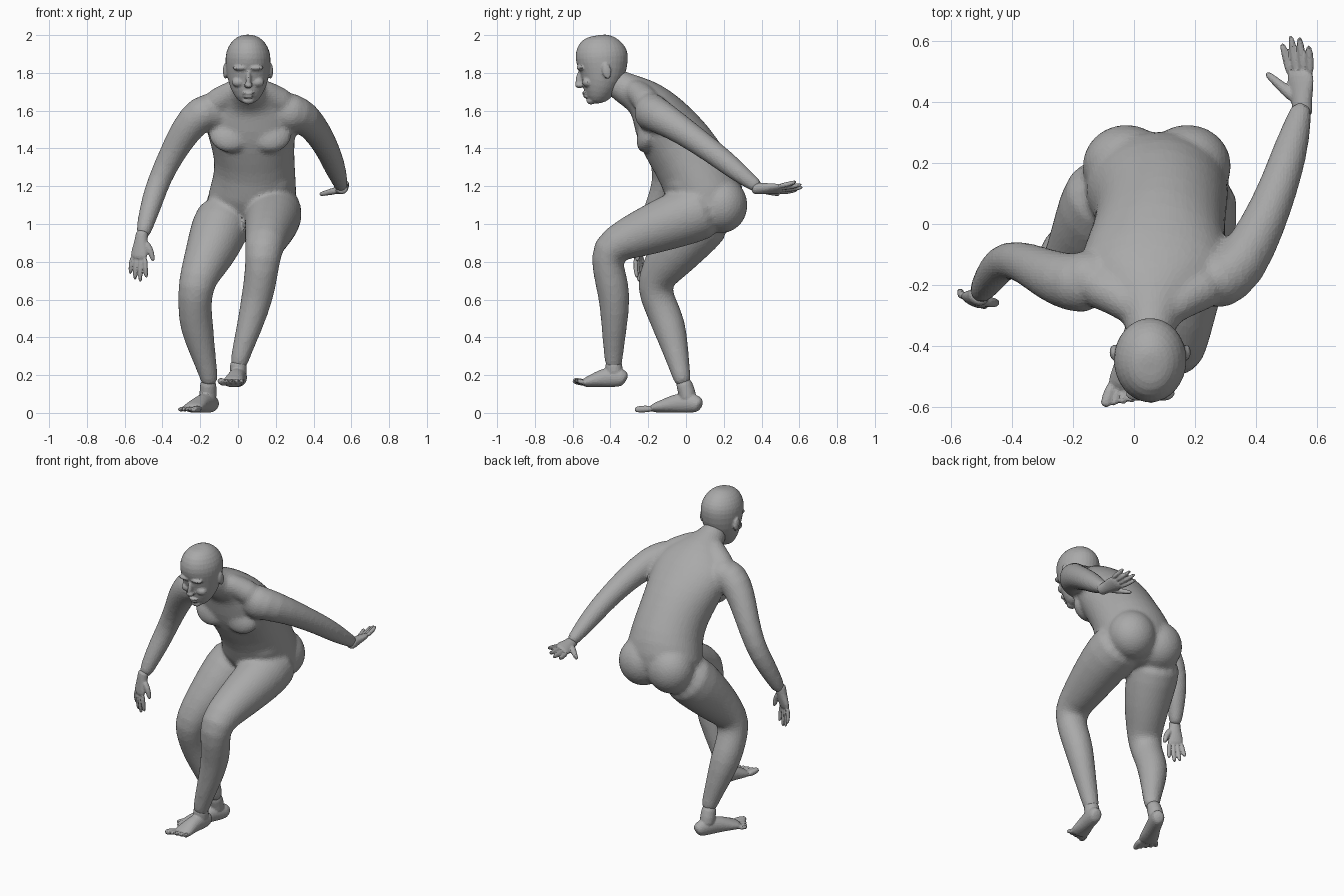
import bpy
import bmesh
import math
from mathutils import Vector, Matrix

cube = bpy.data.objects.get("Cube")
if cube:
    bpy.data.objects.remove(cube, do_unlink=True)

SIDES = 16
bm = bmesh.new()

skin = bpy.data.materials.new("plain_grey")
skin.use_nodes = True
grey = (.4, .4, .4, 1)
skin.diffuse_color = grey
skin.node_tree.nodes["Principled BSDF"].inputs["Base Color"].default_value = grey


def loft(rings, side=(1, 0, 0)):
    """Closed tube through rings of (centre, half width, half depth)."""
    centres = [Vector(r[0]) for r in rings]
    last = len(centres) - 1
    loops = []
    for i, (centre, width, depth) in enumerate(rings):
        tangent = (centres[min(i + 1, last)] - centres[max(i - 1, 0)]).normalized()
        across = Vector(side)
        across = (across - tangent * across.dot(tangent)).normalized()
        out = tangent.cross(across)
        loop = []
        for k in range(SIDES):
            angle = math.tau * k / SIDES
            offset = across * width * math.cos(angle) + out * depth * math.sin(angle)
            loop.append(bm.verts.new(centres[i] + offset * 1.03))
        loops.append(loop)
    for low, high in zip(loops, loops[1:]):
        for k in range(SIDES):
            n = (k + 1) % SIDES
            bm.faces.new((low[k], low[n], high[n], high[k]))
    bm.faces.new(loops[0][::-1])
    bm.faces.new(loops[-1])


def limb(points):
    """Round tube through points of (x, y, z, radius)."""
    loft([(p[:3], p[3] + .003, p[3] + .003) for p in points])


def blob(centre, size, tilt=0.0):
    """Ellipsoid, tilted about the x axis."""
    matrix = (Matrix.Translation(centre) @ Matrix.Rotation(tilt, 4, "X")
              @ Matrix.Diagonal((*size, 1)))
    bmesh.ops.create_uvsphere(bm, u_segments=SIDES, v_segments=10, radius=1.03, matrix=matrix)


def finish(name, voxel, softness, ratio):
    """Fuse the pending parts into one skin and start afresh."""
    bmesh.ops.recalc_face_normals(bm, faces=bm.faces)
    mesh = bpy.data.meshes.new(name)
    bm.to_mesh(mesh)
    bm.clear()
    mesh.materials.append(skin)
    obj = bpy.data.objects.new(name, mesh)
    bpy.context.collection.objects.link(obj)
    rounding = obj.modifiers.new("rounding", "SUBSURF")
    rounding.levels = rounding.render_levels = 1
    union = obj.modifiers.new("union", "REMESH")
    union.mode = "VOXEL"
    union.voxel_size = voxel
    blend = obj.modifiers.new("blend", "SMOOTH")
    blend.factor = .5
    blend.iterations = softness
    facets = obj.modifiers.new("facets", "DECIMATE")
    facets.ratio = ratio


def frame(origin, forward, side):
    """Return a function mapping (along, across, up) into the model."""
    f = Vector(forward).normalized()
    s = Vector(side)
    s = (s - f * s.dot(f)).normalized()
    n = f.cross(s)
    n = n if n.z >= 0 else -n
    return lambda a, b, c: Vector(origin) + f * a + s * b + n * c, s


def foot(name, ankle, heel, toe, inner, lift):
    """Foot from heel to toe tips; inner points to the big toe."""
    length = (Vector(toe) - Vector(heel)).length
    at, side = frame(heel, Vector(toe) - Vector(heel), inner)
    sole = [(0, .035, .025, .025), (.05, .048, .04, .047), (.25, .055, .043, .055),
            (.45, .048, .046, .047), (.62, .034, .056, .033), (.8, .022, .06, .022)]
    loft([(at(a * length, 0, z), w, d) for a, z, w, d in sole], side)
    for i in range(5):
        b = .046 - i * .024
        r = .019 if i == 0 else .0135
        tip = length * (1 - .035 * i)
        loft([(at(length * .7, b * .9, .022), r, r),
              (at(tip * .93, b * 1.1, .02 + lift * .6), r, r),
              (at(tip, b * 1.15, .016 + lift), r * .8, r * .7)], side)
    limb([(*ankle, .041), (*at(length * .22, 0, .11), .041), (*at(length * .2, 0, .05), .044)])
    finish(name, .006, 4, .25)


def hand(name, wrist, forward, thumb_side, curl, spread):
    """Palm, four fingers and a thumb; curl bends the finger tips."""
    at, side = frame(wrist, forward, thumb_side)
    palm = [(-.05, .034, .032), (-.01, .033, .03), (.03, .038, .026), (.07, .048, .022),
            (.115, .046, .017)]
    loft([(at(a, 0, 0), w, d) for a, w, d in palm], side)
    for i, reach in enumerate((.205, .23, .222, .19)):
        b = .036 - i * .024
        loft([(at(.09, b, 0), .0135, .0135),
              (at(.1 + (reach - .1) * .5, b * 1.2, curl * .3), .013, .013),
              (at(reach, b * 1.35, curl), .0105, .0105)], side)
    loft([(at(.01, .015, 0), .022, .02), (at(.05, .055, curl * .4), .018, .017),
          (at(.08, .055 + spread * .5, curl * .7), .014, .014),
          (at(.11, .055 + spread, curl), .0105, .0105)], side)
    finish(name, .005, 4, .25)


# Torso and neck, from pelvis up
torso = [(.06, .16, .955, .14, .1), (.065, .145, 1.08, .245, .18), (.085, .09, 1.19, .225, .21),
         (.09, .04, 1.3, .21, .19), (.08, -.04, 1.42, .215, .185), (.07, -.12, 1.53, .245, .165),
         (.06, -.175, 1.62, .235, .13), (.06, -.235, 1.68, .15, .1),
         (.055, -.32, 1.715, .08, .083), (.05, -.42, 1.78, .068, .072)]
loft([(p[:3], p[3], p[4]) for p in torso])

# Belly, chest, buttocks and shoulder slopes
blob((.095, 0, 1.205), (.19, .13, .095), -.3)
for s in (-1, 1):
    blob((.065 + s * .105, -.195, 1.475), (.115, .06, .1), -.4)
    blob((.075 + s * .1, .19, 1.1), (.145, .137, .145))
    blob((.065 + s * .21, -.18, 1.59), (.105, .095, .1))
    limb([(.055 + s * .03, -.3, 1.73, .055), (.06 + s * .11, -.23, 1.68, .065),
          (.06 + s * .22, -.19, 1.62, .075)])

# Arms
limb([(-.1, -.2, 1.61, .09), (-.2, -.195, 1.59, .095), (-.275, -.17, 1.5, .08),
      (-.345, -.13, 1.38, .066), (-.415, -.11, 1.24, .057), (-.455, -.15, 1.12, .056),
      (-.49, -.205, 1, .043), (-.51, -.235, .92, .033)])
limb([(.2, -.2, 1.61, .09), (.32, -.18, 1.59, .095), (.39, -.07, 1.53, .076),
      (.45, .06, 1.44, .065), (.49, .17, 1.36, .059), (.52, .27, 1.28, .052),
      (.545, .36, 1.21, .035), (.55, .39, 1.19, .033)])

# Legs
limb([(-.05, .15, 1.08, .15), (-.1, .04, .97, .15), (-.145, -.06, .85, .13),
      (-.195, -.135, .75, .105), (-.225, -.175, .665, .09), (-.23, -.13, .56, .085),
      (-.22, -.088, .46, .086), (-.19, -.055, .33, .066), (-.155, -.025, .2, .046),
      (-.148, -.01, .14, .04)])
limb([(.18, .16, 1.1, .155), (.19, .01, 1.045, .15), (.17, -.15, .985, .133),
      (.15, -.3, .925, .111), (.135, -.425, .865, .095), (.125, -.41, .75, .084),
      (.105, -.375, .62, .082), (.06, -.38, .45, .064), (.005, -.385, .28, .045),
      (.003, -.38, .23, .04)])
finish("body", .011, 14, .3)

# Hands and feet
hand("right_hand", (-.512, -.24, .92), (-.14, -.12, -1), (.9, -.4, 0), -.03, .02)
hand("left_hand", (.55, .395, 1.188), (-.06, 1, -.03), (-1, 0, -.5), .025, .06)
foot("right_foot", (-.155, -.025, .19), (-.125, .08, 0), (-.285, -.25, 0), (1, 0, 0), 0)
foot("left_foot", (.003, -.385, .28), (.015, -.315, .138), (-.045, -.61, .132), (-1, 0, 0), .025)

# Skull and jaw
skull = [(-.495, -.42, 1.637, .035), (-.532, -.4, 1.67, .068), (-.55, -.36, 1.73, .098),
         (-.56, -.322, 1.79, .112), (-.582, -.305, 1.86, .12), (-.588, -.31, 1.91, .117),
         (-.565, -.335, 1.96, .093), (-.52, -.375, 1.992, .058), (-.47, -.43, 2.002, .018)]
loft([((.053, (front + back) / 2, z), w, (back - front) / 2) for front, back, z, w in skull])

# Face: nose, mouth, chin, brows, cheeks and ears
blob((.055, -.562, 1.77), (.014, .022, .05), -.2)
blob((.055, -.564, 1.735), (.023, .024, .016))
blob((.055, -.535, 1.692), (.032, .017, .009))
blob((.055, -.528, 1.675), (.028, .017, .009))
blob((.055, -.502, 1.652), (.032, .026, .019))
for s in (-1, 1):
    blob((.053 + s * .04, -.556, 1.826), (.042, .024, .014))
    blob((.053 + s * .05, -.52, 1.75), (.036, .03, .026))
    blob((.053 + s * .12, -.42, 1.81), (.013, .024, .042), .2)
finish("head", .006, 5, .2)
